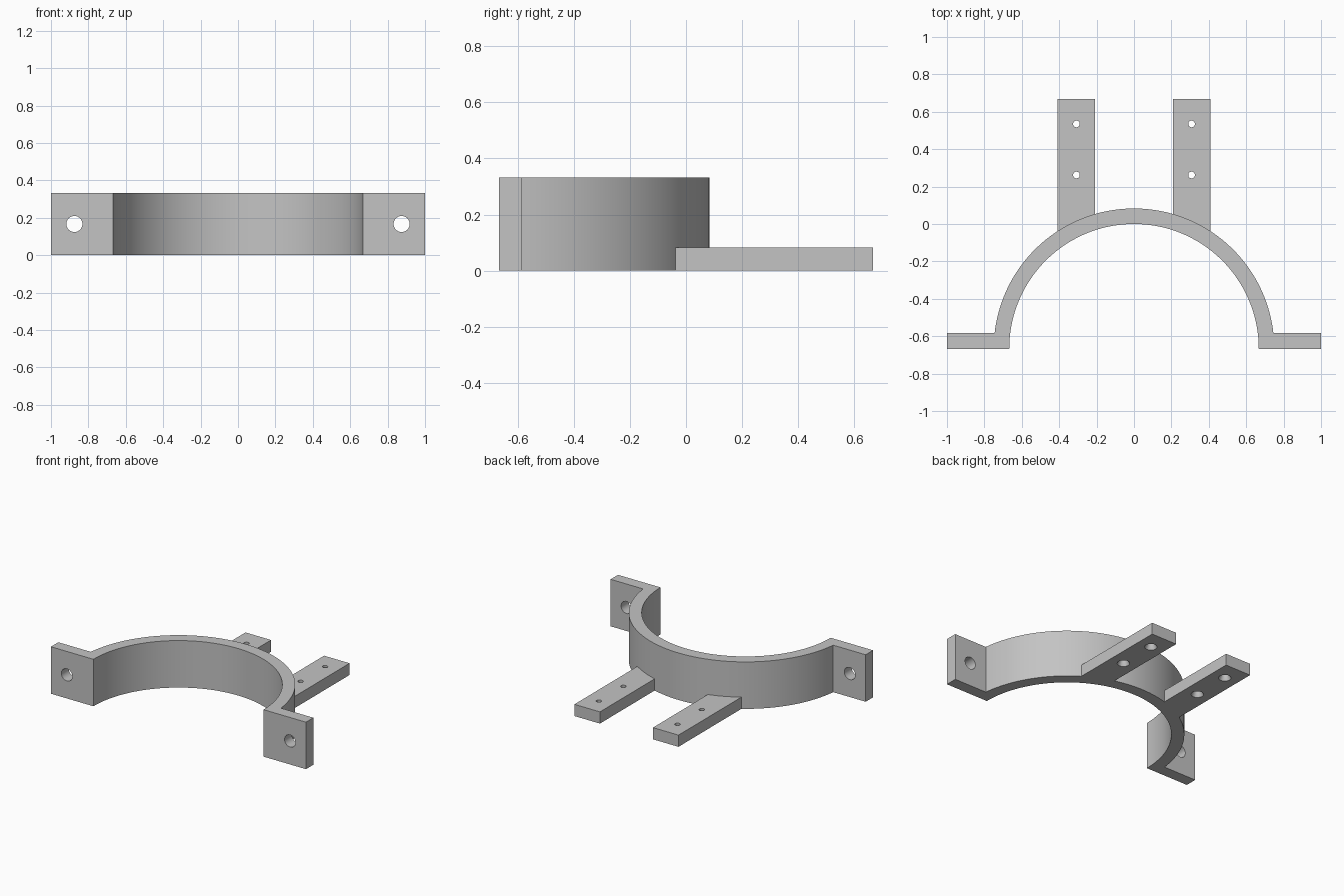
import bpy
import bmesh
from math import sin, cos, asin, acos, pi, radians
from mathutils import Vector

if "Cube" in bpy.data.objects:
    bpy.data.objects.remove(bpy.data.objects["Cube"], do_unlink=True)

INNER, OUTER = 0.667, 0.75      # clamp band radii
HEIGHT, THICK = 0.333, 0.083
FRONT = -0.667                  # front plane, also the arc centre in y

grey = bpy.data.materials.new("plain grey")
grey.use_nodes = True
COLOUR = (0.55, 0.55, 0.55, 1)
grey.diffuse_color = COLOUR
grey.node_tree.nodes["Principled BSDF"].inputs["Base Color"].default_value = COLOUR


def arc(radius, start, end, steps):
    angles = [start + (end - start) * i / steps for i in range(steps + 1)]
    return [(radius * cos(a), FRONT + radius * sin(a)) for a in angles]


def extrude_profile(name, points, height):
    bm = bmesh.new()
    face = bm.faces.new([bm.verts.new((x, y, 0)) for x, y in points])
    result = bmesh.ops.extrude_face_region(bm, geom=[face])
    top = [v for v in result["geom"] if isinstance(v, bmesh.types.BMVert)]
    bmesh.ops.translate(bm, verts=top, vec=Vector((0, 0, height)))
    bmesh.ops.recalc_face_normals(bm, faces=bm.faces)
    mesh = bpy.data.meshes.new(name)
    bm.to_mesh(mesh)
    bm.free()
    mesh.materials.append(grey)
    obj = bpy.data.objects.new(name, mesh)
    bpy.context.collection.objects.link(obj)
    return obj


def activate(obj):
    bpy.ops.object.select_all(action="DESELECT")
    obj.select_set(True)
    bpy.context.view_layer.objects.active = obj


def drill(obj, location, r1, r2, depth, rotation=(0, 0, 0)):
    bpy.ops.mesh.primitive_cone_add(vertices=32, radius1=r1, radius2=r2, depth=depth,
                                    location=location, rotation=rotation)
    cutter = bpy.context.object
    cutter.name = "hole_cutter"
    cutter.hide_render = True
    cutter.data.materials.append(grey)
    mod = obj.modifiers.new("hole", "BOOLEAN")
    mod.operation = "DIFFERENCE"
    mod.solver = "EXACT"
    mod.object = cutter
    activate(obj)
    bpy.ops.object.modifier_apply(modifier=mod.name)
    bpy.data.objects.remove(cutter, do_unlink=True)


def finish(obj):
    activate(obj)
    bpy.ops.object.shade_smooth_by_angle(angle=radians(30))


# Half-round band with a flat flange at each end
flange_angle = asin(THICK / OUTER)
profile = ([(1, FRONT), (1, FRONT + THICK)]
           + arc(OUTER, flange_angle, pi - flange_angle, 96)
           + [(-1, FRONT + THICK), (-1, FRONT)]
           + arc(INNER, pi, 0, 96))
band = extrude_profile("clamp_band", profile, HEIGHT)
for side in (-1, 1):
    drill(band, (side * 0.875, FRONT + THICK / 2, HEIGHT / 2), 0.043, 0.043, 0.2,
          (pi / 2, 0, 0))
finish(band)

# Rear mounting arms, shaped to the band, with countersunk screw holes
NEAR, FAR, SEAT = 0.208, 0.408, OUTER - 0.001
for side, name in ((1, "left_arm"), (-1, "right_arm")):
    seat = arc(SEAT, acos(FAR / SEAT), acos(NEAR / SEAT), 12)
    outline = seat + [(NEAR, 0.667), (FAR, 0.667)]
    arm = extrude_profile(name, [(side * x, y) for x, y in outline], THICK)
    for y in (0.262, 0.535):
        spot = side * (NEAR + FAR) / 2
        drill(arm, (spot, y, THICK / 2), 0.018, 0.018, 0.2)
        drill(arm, (spot, y, 0.02), 0.041, 0.018, 0.044)
    finish(arm)
